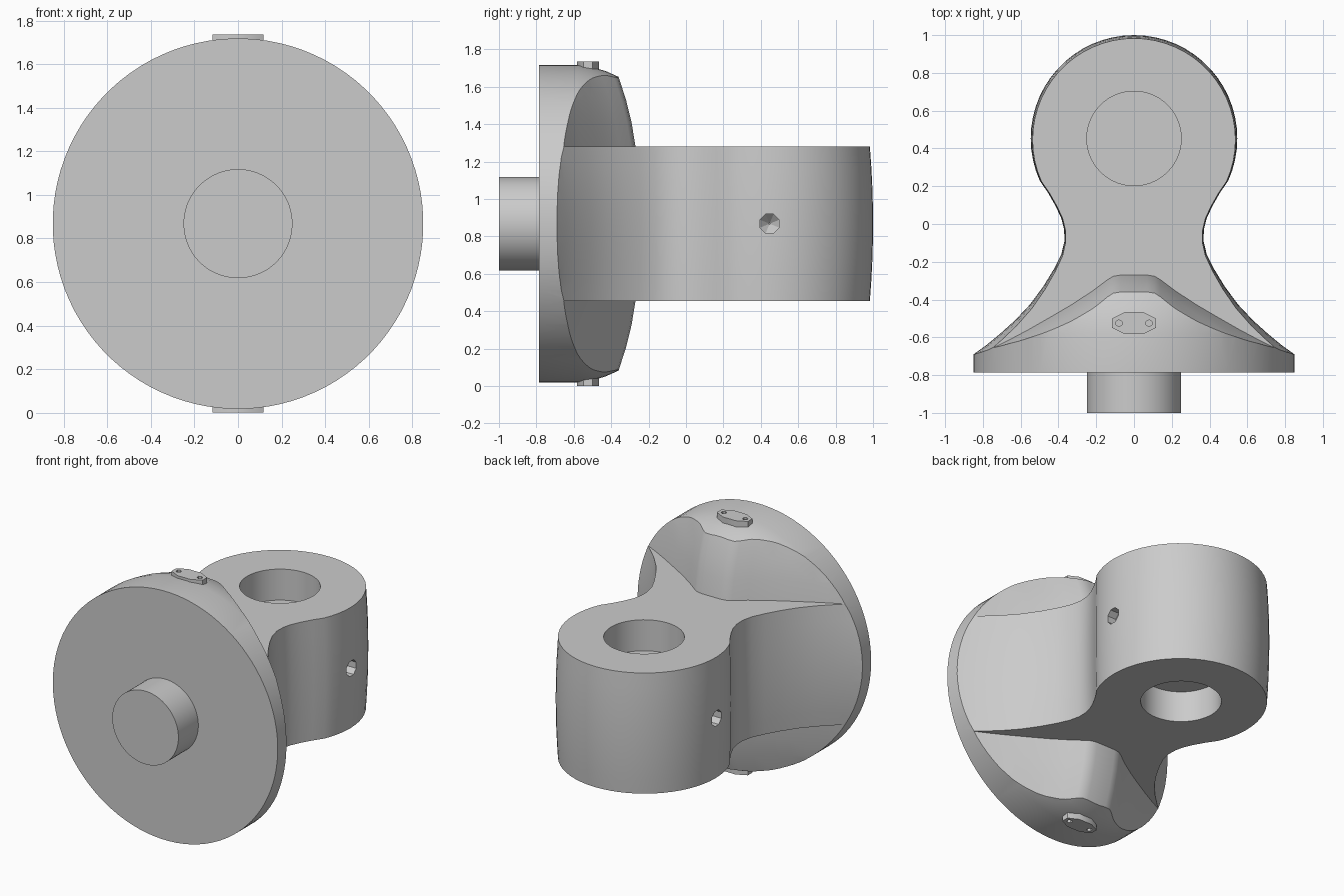
import bpy, bmesh, math
from math import sin, cos, pi, radians

if "Cube" in bpy.data.objects:
    bpy.data.objects.remove(bpy.data.objects["Cube"], do_unlink=True)

MID = 0.868      # height of the central axis
HALF = 0.412     # half height of the eye block

steel = bpy.data.materials.new("plain_grey")
steel.use_nodes = True
steel.diffuse_color = (0.6, 0.6, 0.6, 1)
steel.node_tree.nodes["Principled BSDF"].inputs["Base Color"].default_value = (0.6, 0.6, 0.6, 1)


def loft(name, rings):
    """Closed solid through a list of equal-length rings of points."""
    bm = bmesh.new()
    loops = [[bm.verts.new(p) for p in ring] for ring in rings]
    n = len(loops[0])
    for a, b in zip(loops, loops[1:]):
        for i in range(n):
            j = (i + 1) % n
            bm.faces.new((a[i], a[j], b[j], b[i]))
    bm.faces.new(loops[0])
    bm.faces.new(loops[-1])
    bmesh.ops.recalc_face_normals(bm, faces=bm.faces)
    mesh = bpy.data.meshes.new(name)
    bm.to_mesh(mesh)
    bm.free()
    ob = bpy.data.objects.new(name, mesh)
    bpy.context.collection.objects.link(ob)
    return ob


def turned(name, axis, centre, profile, n):
    """Solid turned about the x, y or z axis from (position, radius) pairs."""
    rings = []
    for pos, r in profile:
        ring = []
        for k in range(n):
            t = 2 * pi * (k + 0.5) / n
            p = [r * cos(t), r * sin(t)]
            p.insert(axis, pos)
            ring.append([p[i] + centre[i] for i in range(3)])
        rings.append(ring)
    return loft(name, rings)


def select(ob):
    bpy.ops.object.select_all(action='DESELECT')
    ob.select_set(True)
    bpy.context.view_layer.objects.active = ob


def combine(ob, other, operation):
    mod = ob.modifiers.new("combine", 'BOOLEAN')
    mod.operation = operation
    mod.solver = 'EXACT'
    mod.object = other
    select(ob)
    bpy.ops.object.modifier_apply(modifier=mod.name)
    bpy.data.objects.remove(other, do_unlink=True)


def finish(ob):
    ob.data.materials.clear()
    ob.data.materials.append(steel)
    select(ob)
    bpy.ops.object.shade_smooth_by_angle(angle=radians(28))


def mirrored(half):
    return half + [(-x, y) for x, y in reversed(half) if x > 0.001]


# Eye block: flared plan, slightly barrelled sides
plan = [(0.97, -0.75), (0.95, -0.73), (0.85, -0.69), (0.78, -0.64), (0.71, -0.582),
        (0.63, -0.51), (0.55, -0.425), (0.48, -0.33), (0.425, -0.24), (0.385, -0.16),
        (0.368, -0.09), (0.37, -0.03), (0.385, 0.03), (0.415, 0.095), (0.455, 0.165)]
plan += [(0.547 * cos(radians(a)), 0.453 + 0.547 * sin(radians(a))) for a in range(-24, 90, 6)]
plan = mirrored(plan + [(0, 1.0)])
rings = []
for step in range(-4, 5):
    t = step / 4
    bulge = t * t
    rings.append([(x * (1 - 0.018 * bulge), y * (1 - (0.017 if y > 0 else -0.05) * bulge), MID + HALF * t)
                  for x, y in plan])
body = loft("eye_body", rings)

# Flange web: ridge in the middle, leaning forward above and below the block
crest = [(1.0, -0.73), (0.85, -0.7), (0.745, -0.655), (0.65, -0.608), (0.56, -0.56),
         (0.42, -0.48), (0.33, -0.427), (0.22, -0.355), (0.14, -0.295), (0.11, -0.277), (0.07, -0.27)]
crest = mirrored(crest)
rings = []
for dz in (-0.9, -0.78, -0.66, -0.54, -HALF, HALF, 0.54, 0.66, 0.78, 0.9):
    rise = abs(dz) - HALF
    lean = 0.12 * rise + 0.33 * rise * rise
    ring = [(x, y - lean, MID + dz) for x, y in crest]
    rings.append([(1.0, -0.9, MID + dz)] + ring + [(-1.0, -0.9, MID + dz)])
combine(body, loft("web", rings), 'UNION')

# Round the flange with a turned envelope
envelope = [(-0.785, 0.85), (-0.58, 0.85), (-0.5, 0.837), (-0.43, 0.817),
            (-0.37, 0.79), (-0.27, 0.75), (1.1, 0.75)]
combine(body, turned("envelope", 1, (0, 0, MID), envelope, 96), 'INTERSECT')

# Round recesses in the top and bottom, small pits in the sides
for s in (-1, 1):
    recess = turned("recess", 2, (0, 0.453, MID), [(s * 0.2, 0.25), (s * 0.6, 0.25)], 64)
    combine(body, recess, 'DIFFERENCE')
    pit = turned("pit", 0, (0, 0.447, MID), [(s * 0.43, 0.004), (s * 0.48, 0.055), (s * 0.7, 0.055)], 8)
    combine(body, pit, 'DIFFERENCE')
finish(body)

# Front peg
finish(turned("front_peg", 1, (0, 0, MID), [(-1.0, 0.25), (-0.75, 0.25)], 64))

# Small pads on the rim, each with two tiny holes
for s, name in ((1, "top_pad"), (-1, "bottom_pad")):
    pad = turned(name, 2, (0, 0, 0), [(s * 0.78, 0.127), (s * 0.867, 0.127)], 8)
    for v in pad.data.vertices:
        v.co.y = v.co.y * 0.5 - 0.525
        v.co.z += MID
    for x in (-0.08, 0.08):
        hole = turned("hole", 2, (x, -0.525, MID), [(s * 0.845, 0.018), (s * 0.9, 0.018)], 6)
        combine(pad, hole, 'DIFFERENCE')
    finish(pad)
